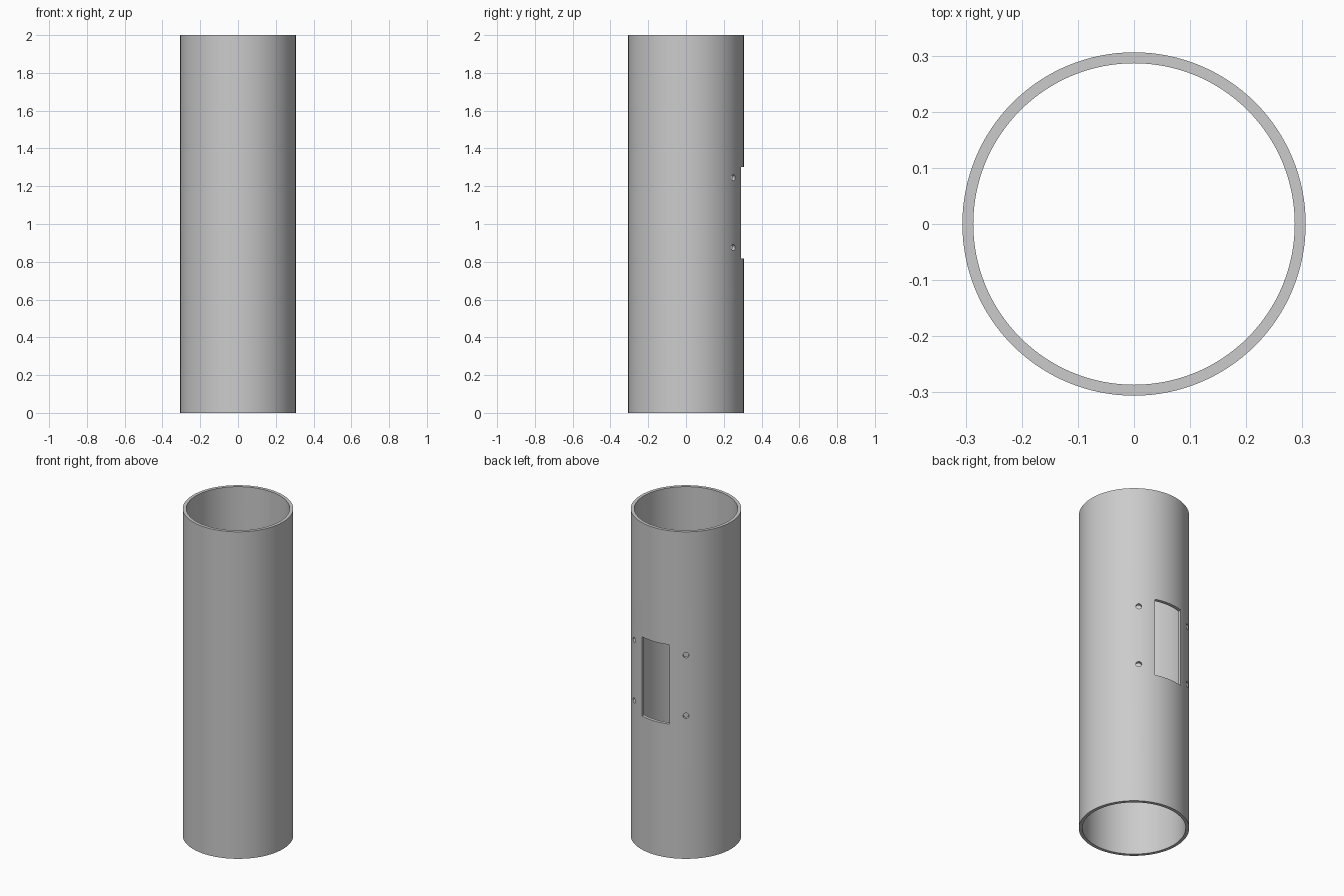
import bpy, bmesh, math
from mathutils import Matrix, Vector

cube = bpy.data.objects.get("Cube")
if cube:
    bpy.data.objects.remove(cube, do_unlink=True)

OUTER, INNER, HEIGHT, SIDES = 0.306, 0.2865, 2.0, 128
MID_Z = 1.06                      # centre height of window and holes

grey = bpy.data.materials.new("plain grey")
grey.use_nodes = True
color = (0.6, 0.6, 0.6, 1)
grey.diffuse_color = color
grey.node_tree.nodes["Principled BSDF"].inputs["Base Color"].default_value = color


def make_object(name, bm):
    bmesh.ops.recalc_face_normals(bm, faces=bm.faces)
    mesh = bpy.data.meshes.new(name)
    bm.to_mesh(mesh)
    bm.free()
    mesh.materials.append(grey)
    obj = bpy.data.objects.new(name, mesh)
    bpy.context.collection.objects.link(obj)
    return obj


# Hollow tube: a rectangular wall section swept around z
bm = bmesh.new()
section = [(OUTER, 0), (OUTER, HEIGHT), (INNER, HEIGHT), (INNER, 0)]
rings = []
for i in range(SIDES):
    a = math.tau * i / SIDES
    rings.append([bm.verts.new((r * math.cos(a), r * math.sin(a), z)) for r, z in section])
for i in range(SIDES):
    p, q = rings[i], rings[(i + 1) % SIDES]
    for k in range(4):
        n = (k + 1) % 4
        bm.faces.new((p[k], q[k], q[n], p[n]))
tube = make_object("tube", bm)

# Cutters: window box at the back and four radial screw holes around it
bm = bmesh.new()
bmesh.ops.create_cube(bm, size=1, matrix=Matrix.Translation((0, 0.3, MID_Z))
                      @ Matrix.Diagonal((0.186, 0.2, 0.485, 1)))
for side in (-1, 1):
    direction = Vector((side * math.sin(math.radians(35)), math.cos(math.radians(35)), 0))
    turn = direction.to_track_quat("Z", "Y").to_matrix().to_4x4()
    for dz in (-0.185, 0.185):
        place = Matrix.Translation(direction * 0.3 + Vector((0, 0, MID_Z + dz)))
        bmesh.ops.create_cone(bm, cap_ends=True, segments=24, radius1=0.0165,
                              radius2=0.0165, depth=0.1, matrix=place @ turn)
cutter = make_object("opening_cutter", bm)
cutter.hide_render = True

# Cut the openings, then drop the cutter
cut = tube.modifiers.new("openings", "BOOLEAN")
cut.operation = "DIFFERENCE"
cut.solver = "EXACT"
cut.object = cutter
bpy.ops.object.select_all(action="DESELECT")
tube.select_set(True)
bpy.context.view_layer.objects.active = tube
bpy.ops.object.modifier_apply(modifier=cut.name)
bpy.data.objects.remove(cutter, do_unlink=True)

bpy.ops.object.shade_smooth_by_angle(angle=math.radians(30))
